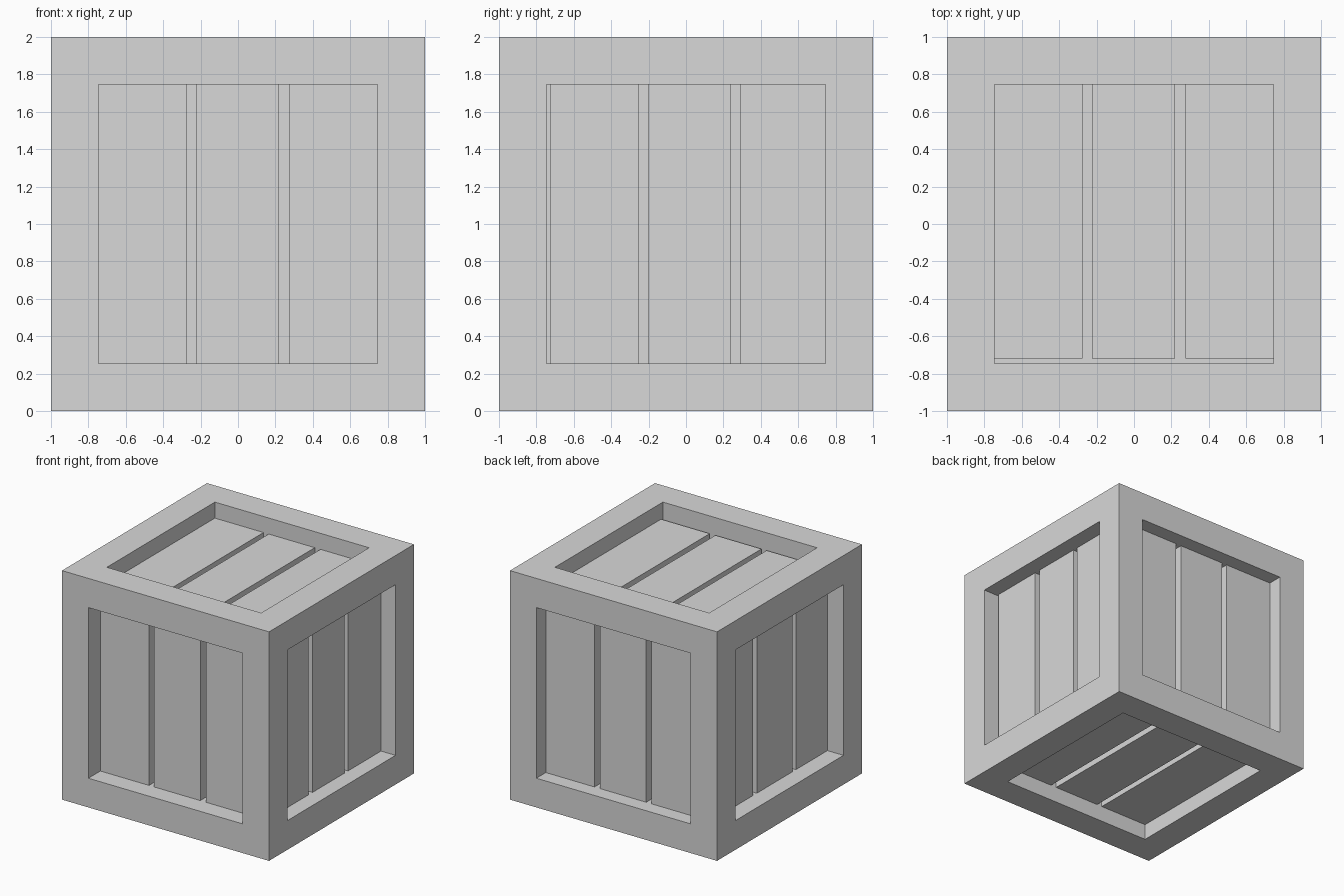
import bpy
import bmesh
from mathutils import Matrix, Vector

default = bpy.data.objects.get("Cube")
if default:
    bpy.data.objects.remove(default, do_unlink=True)

grey = bpy.data.materials.new("plain_grey")
grey.use_nodes = True
colour = (0.69, 0.69, 0.69, 1)
grey.diffuse_color = colour
grey.node_tree.nodes["Principled BSDF"].inputs["Base Color"].default_value = colour

OPEN = 0.745    # half width of each panel opening
FLOOR = 0.75    # distance of the pocket floor from the centre
CENTRE = Vector((0, 0, 1))


def finish(name, bm):
    """Turn a bmesh into a flat shaded grey object."""
    bmesh.ops.recalc_face_normals(bm, faces=bm.faces)
    mesh = bpy.data.meshes.new(name)
    bm.to_mesh(mesh)
    bm.free()
    mesh.materials.append(grey)
    obj = bpy.data.objects.new(name, mesh)
    bpy.context.collection.objects.link(obj)


# Crate frame: a cube with a straight walled pocket sunk into each side
bm = bmesh.new()
bmesh.ops.create_cube(bm, size=2, matrix=Matrix.Translation(CENTRE))
panels = list(bm.faces)
bmesh.ops.inset_individual(bm, faces=panels, thickness=1 - OPEN,
                           use_even_offset=True)
pockets = bmesh.ops.extrude_discrete_faces(bm, faces=panels)["faces"]
for face in pockets:
    face.normal_update()
    bmesh.ops.translate(bm, verts=face.verts, vec=face.normal * (FLOOR - 1))
finish("crate_frame", bm)


def planks(name, out, across, recess, spans, front_end=-OPEN):
    """Three boards in one pocket; spans are (start, end) along 'across'."""
    out, across = Vector(out), Vector(across)
    along = out.cross(across)
    top = 1 - recess
    turn = Matrix((across, along, out)).transposed().to_4x4()
    for i, (start, end) in enumerate(spans):
        middle = (CENTRE + out * (top + FLOOR) / 2 + across * (start + end) / 2
                  + along * (front_end + OPEN) / 2)
        size = Vector((end - start, OPEN - front_end, top - FLOOR))
        bm = bmesh.new()
        bmesh.ops.create_cube(bm, size=1, matrix=Matrix.Translation(middle)
                              @ turn @ Matrix.Diagonal(size).to_4x4())
        finish(f"{name}_plank_{i + 1}", bm)


even = [(-OPEN, -0.275), (-0.225, 0.22), (0.275, OPEN)]
left = [(-0.725, -0.255), (-0.2, 0.24), (0.29, OPEN)]
right = [(-OPEN, -0.31), (-0.26, 0.23), (0.28, OPEN)]
X, Y, Z = (1, 0, 0), (0, 1, 0), (0, 0, 1)

planks("front", (0, -1, 0), X, 0.165, even)
planks("back", Y, X, 0.13, even)
planks("left", X, Y, 0.14, left)
planks("right", (-1, 0, 0), Y, 0.155, right)
planks("bottom", (0, 0, -1), X, 0.14, even)
# Top boards stop just short of the front rail
planks("top", Z, X, 0.14, even, front_end=-0.72)
